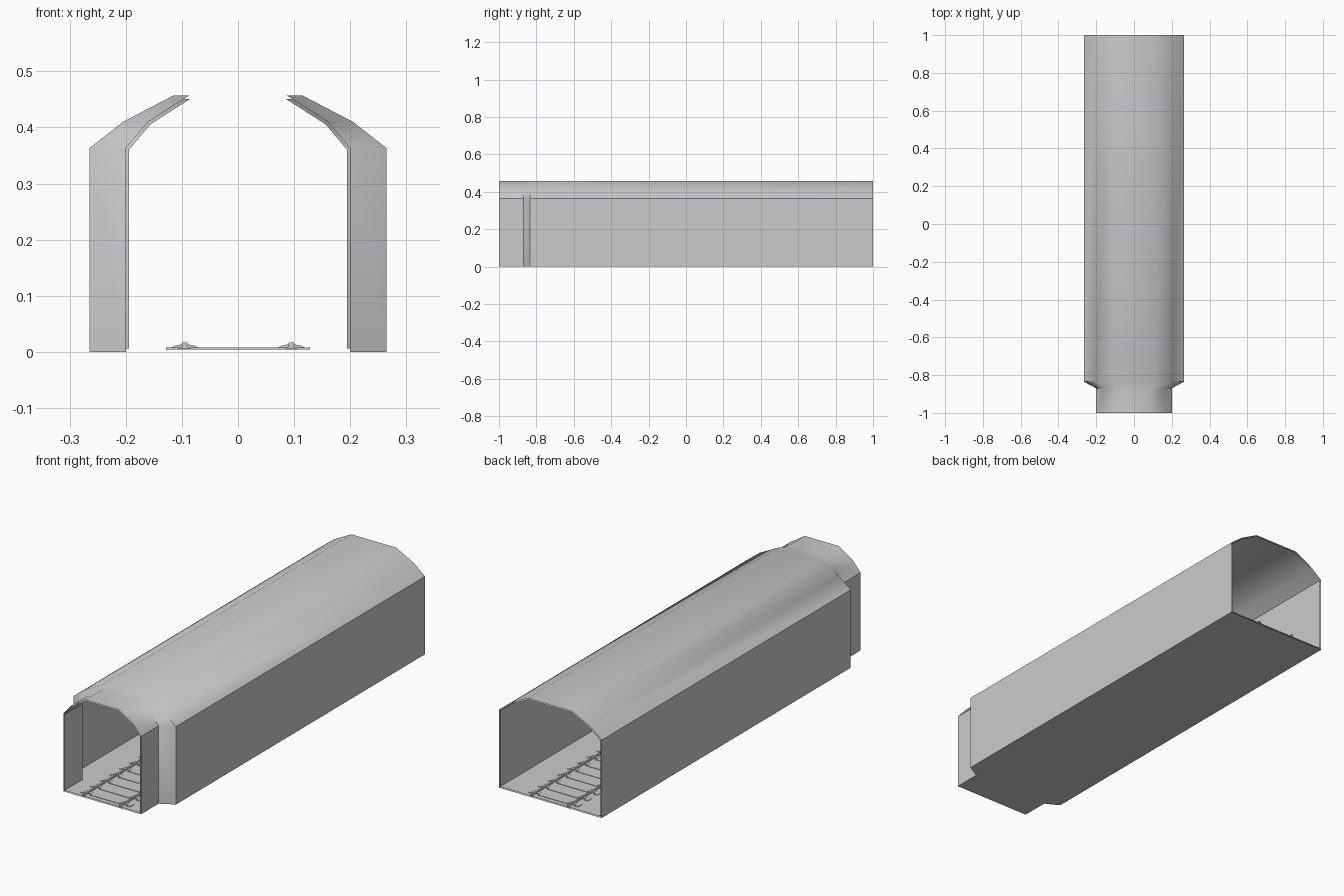
import bpy, bmesh, math

if "Cube" in bpy.data.objects:
    bpy.data.objects.remove(bpy.data.objects["Cube"])

STATIONS = [(-1.0, 0), (-0.87, 0), (-0.835, 1), (1.0, 1)]   # (y, 0 = narrow mouth, 1 = full width)
NARROW = [(0.2, 0.0), (0.2, 0.363), (0.16, 0.41), (0.087, 0.457)]
WIDE = [(0.265, 0.0), (0.265, 0.363), (0.205, 0.41), (0.115, 0.457)]
T = 0.006                                                   # shell thickness


def finish(bm, name, smooth=False):
    mesh = bpy.data.meshes.new(name)
    bm.normal_update()
    bm.to_mesh(mesh)
    bm.free()
    ob = bpy.data.objects.new(name, mesh)
    bpy.context.collection.objects.link(ob)
    if smooth:
        bpy.ops.object.select_all(action='DESELECT')
        ob.select_set(True)
        bpy.context.view_layer.objects.active = ob
        bpy.ops.object.shade_smooth_by_angle(angle=math.radians(35))
    return ob


def ring(half, inset):
    # mirror half an arch into a closed loop, optionally inset for the lining
    (x0, z0), (x1, z1), (x2, z2), (x3, z3) = half
    h = [(x0 - inset, z0 + inset), (x1 - inset, z1 - inset * 0.4),
         (x2 - inset * 0.7, z2 - inset * 0.7), (x3 - inset * 0.3, z3 - inset)]
    return h + [(-x, z) for x, z in reversed(h)]


def tube(name, inset):
    bm = bmesh.new()
    rows = [[bm.verts.new((x, y, z)) for x, z in ring(WIDE if w else NARROW, inset)]
            for y, w in STATIONS]
    for a, b in zip(rows, rows[1:]):
        n = len(a)
        for i in range(n):
            j = (i + 1) % n
            f = (a[i], a[j], b[j], b[i])
            bm.faces.new(f if inset else f[::-1])
    return finish(bm, name, True)


def prism(bm, profile, y0, y1):
    # closed xz profile extruded along y
    a = [bm.verts.new((x, y0, z)) for x, z in profile]
    b = [bm.verts.new((x, y1, z)) for x, z in profile]
    n = len(a)
    bm.faces.new(a)
    bm.faces.new(b[::-1])
    for i in range(n):
        j = (i + 1) % n
        bm.faces.new((a[j], a[i], b[i], b[j]))


# Tunnel: outer skin and inner lining, both open at the ends
tube("tunnel_outer_shell", 0)
tube("tunnel_inner_lining", T)

# Sleepers and the rail chairs that sit on them
sleepers, chairs, rails = bmesh.new(), bmesh.new(), bmesh.new()
COUNT = 28
for i in range(COUNT):
    y = -1 + (i + 0.5) * 2 / COUNT
    prism(sleepers, [(-0.128, 0.004), (0.128, 0.004), (0.128, 0.008), (-0.128, 0.008)],
          y - 0.014, y + 0.014)
    for s in (-0.095, 0.095):
        prism(chairs, [(s + x, z) for x, z in
                       [(-0.025, 0.007), (0.025, 0.007), (0.018, 0.011), (0.006, 0.0135),
                        (-0.006, 0.0135), (-0.018, 0.011)]], y - 0.008, y + 0.008)

# Two rails running the full length
for s in (-0.095, 0.095):
    prism(rails, [(s + x, z) for x, z in
                  [(-0.012, 0.006), (0.012, 0.006), (0.004, 0.010), (0.006, 0.014),
                   (0.004, 0.017), (-0.004, 0.017), (-0.006, 0.014), (-0.004, 0.010)]], -1, 1)

finish(sleepers, "sleepers")
finish(chairs, "rail_chairs")
finish(rails, "rails")
